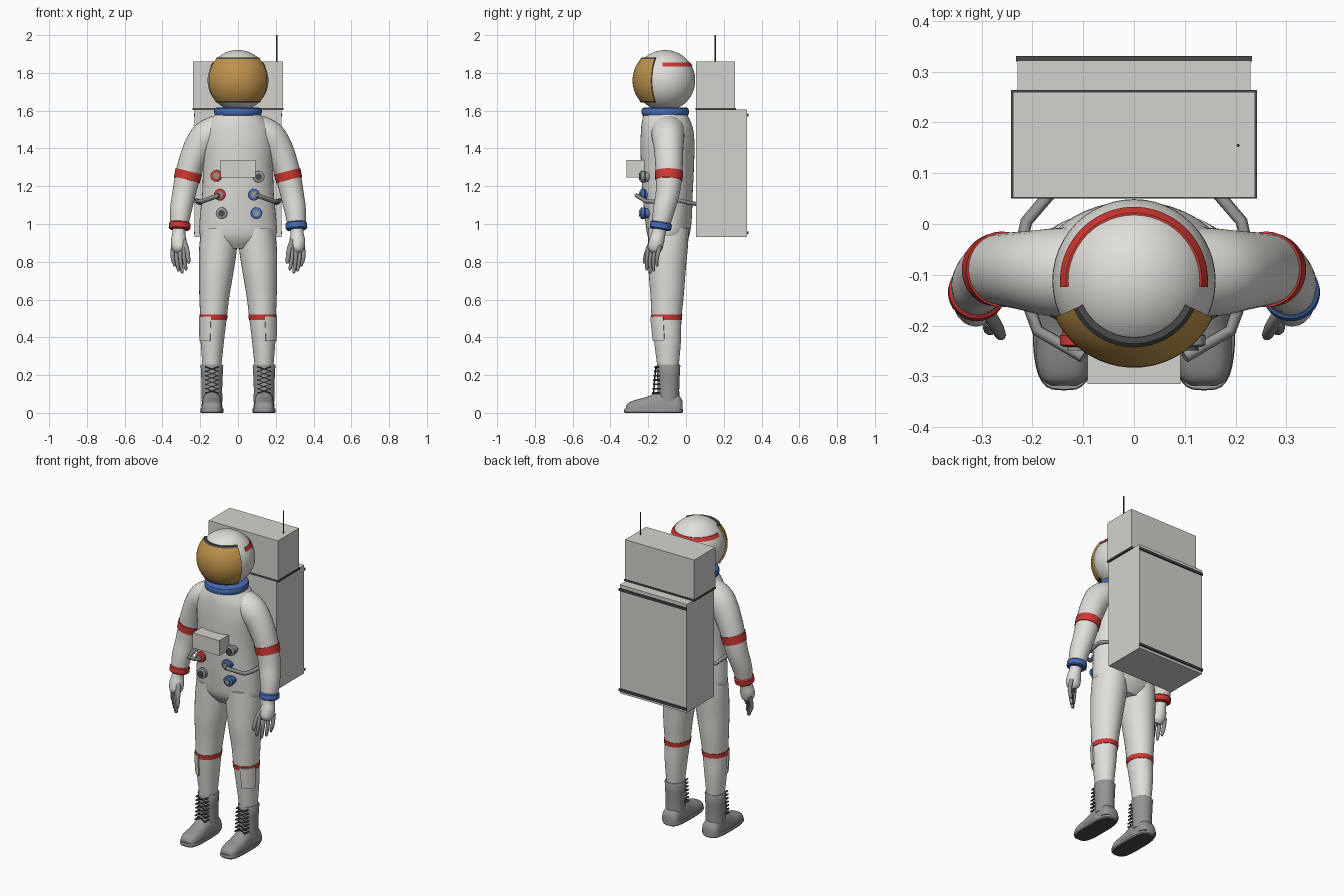
import bpy, bmesh, math
from mathutils import Vector

if "Cube" in bpy.data.objects:
    bpy.data.objects.remove(bpy.data.objects["Cube"])


def material(name, *rgb):
    m = bpy.data.materials.new(name)
    m.use_nodes = True
    m.diffuse_color = (*rgb, 1)
    m.node_tree.nodes["Principled BSDF"].inputs["Base Color"].default_value = (*rgb, 1)
    return m


WHITE = material("suit white", .74, .73, .69)
PACK = material("pack white", .66, .65, .61)
GOLD = material("visor gold", .52, .29, .07)
RED = material("red", .62, .04, .035)
BLUE = material("blue", .06, .15, .47)
GREY = material("boot grey", .3, .3, .3)
DARK = material("dark grey", .07, .07, .07)


def finish(name, bm, mat, angle=40):
    bmesh.ops.recalc_face_normals(bm, faces=bm.faces)
    me = bpy.data.meshes.new(name)
    bm.to_mesh(me)
    bm.free()
    me.materials.append(mat)
    me.shade_smooth()
    me.set_sharp_from_angle(angle=math.radians(angle))
    ob = bpy.data.objects.new(name, me)
    bpy.context.collection.objects.link(ob)
    return ob


def skin(name, rings, mat, s=1, angle=40):
    """Bridge a list of closed rings and cap both ends."""
    bm = bmesh.new()
    rows = [[bm.verts.new((p[0] * s, p[1], p[2])) for p in ring] for ring in rings]
    n = len(rows[0])
    for a, b in zip(rows, rows[1:]):
        for i in range(n):
            j = (i + 1) % n
            bm.faces.new((a[i], a[j], b[j], b[i]))
    bm.faces.new(rows[0])
    bm.faces.new(rows[-1])
    return finish(name, bm, mat, angle)


def smooth(rows, steps=5):
    """Catmull-Rom interpolation of (x, y, z, rx, ry) rows."""
    p = [rows[0], *rows, rows[-1]]
    out = []
    for k in range(1, len(p) - 2):
        for i in range(steps):
            t = i / steps
            out.append([.5 * (2*b + (c - a)*t + (2*a - 5*b + 4*c - d)*t*t + (3*b - a - 3*c + d)*t**3)
                        for a, b, c, d in zip(*p[k - 1:k + 3])])
    return out + [list(rows[-1])]


def at_z(rows, z):
    for a, b in zip(rows, rows[1:]):
        if (a[2] - z) * (b[2] - z) <= 0:
            t = (z - a[2]) / (b[2] - a[2])
            return [u + (v - u) * t for u, v in zip(a, b)]


def tube(name, rows, mat, s=1, flat=False, n=32, grow=0, arc=None, power=1, angle=40):
    """Loft ellipses along rows; arc (degrees) keeps only a wedge of each."""
    rings = []
    for k, r in enumerate(rows):
        c = Vector(r[:3])
        u, v = Vector((1, 0, 0)), Vector((0, 1, 0))
        if not flat:
            t = (Vector(rows[min(k + 1, len(rows) - 1)][:3]) - Vector(rows[max(k - 1, 0)][:3])).normalized()
            u = t.cross(Vector((0, 0, 1)) if abs(t.y) > .9 else v).normalized()
            v = u.cross(t)
        a0, a1 = arc or (0, 360)
        ring = []
        for i in range(n):
            a = math.radians(a0 + (a1 - a0) * i / (n - 1 if arc else n))
            ca, sa = math.cos(a), math.sin(a)
            ring.append(c + u * math.copysign(abs(ca) ** power, ca) * (r[3] + grow)
                        + v * math.copysign(abs(sa) ** power, sa) * (r[4] + grow))
        rings.append(ring + [c] if arc else ring)
    return skin(name, rings, mat, s, angle)


def box(name, lo, hi, mat):
    bm = bmesh.new()
    bmesh.ops.create_cube(bm, size=1)
    for v in bm.verts:
        v.co = [l + (h - l) * (q + .5) for l, h, q in zip(lo, hi, v.co)]
    return finish(name, bm, mat, 30)


def wire(name, points, r, mat, s=1):
    cu = bpy.data.curves.new(name, "CURVE")
    cu.dimensions, cu.bevel_depth, cu.bevel_resolution, cu.use_fill_caps = "3D", r, 1, True
    sp = cu.splines.new("POLY")
    sp.points.add(len(points) - 1)
    for q, p in zip(sp.points, points):
        q.co = (p[0] * s, p[1], p[2], 1)
    cu.materials.append(mat)
    bpy.context.collection.objects.link(bpy.data.objects.new(name, cu))


# Helmet, with shell patches swept by azimuth (0 is straight ahead)
HEAD = Vector((0, -.112, 1.76))


def patch(name, r, az0, az1, z0, z1, mat):
    rings = []
    for i in range(41):
        a = math.radians(az0 + (az1 - az0) * i / 40)
        prof = []
        for j in range(13):
            z = z0 + (z1 - z0) * j / 12 - HEAD.z
            prof.append((math.sqrt(r * r - z * z), z))
        prof += [(q * .9, z) for q, z in (prof[-1], prof[0])]
        rings.append([HEAD + Vector((q * math.sin(a), -q * math.cos(a), z)) for q, z in prof])
    skin(name, rings, mat)


bm = bmesh.new()
bmesh.ops.create_uvsphere(bm, u_segments=48, v_segments=28, radius=.161)
finish("helmet", bm, WHITE).location = HEAD
patch("visor", .171, -65, 65, 1.648, 1.875, GOLD)
patch("visor_top_rim", .173, -65, 65, 1.873, 1.881, DARK)
patch("visor_bottom_rim", .173, -65, 65, 1.642, 1.65, DARK)
patch("helmet_stripe", .164, 85, 275, 1.835, 1.855, RED)
tube("neck_ring", [(0, -.11, z, r, r) for z, r in
                   ((1.572, .112), (1.577, .122), (1.59, .126), (1.6, .126), (1.612, .122), (1.617, .112))],
     BLUE, flat=True, n=48)

# Torso
tube("torso", smooth([
    (0, -.09, .87, .1, .07), (0, -.093, .93, .196, .108), (0, -.093, 1.02, .203, .123),
    (0, -.097, 1.15, .19, .132), (0, -.098, 1.3, .186, .14), (0, -.098, 1.42, .192, .143),
    (0, -.1, 1.5, .178, .138), (0, -.105, 1.545, .152, .128), (0, -.11, 1.59, .112, .112)]),
    WHITE, flat=True, n=48)

# Chest box and hose connectors
box("chest_box", (-.092, -.315, 1.245), (.092, -.2, 1.34), PACK)
for name, x, z, mat in (("upper_right", -.115, 1.255, RED), ("upper_left", .11, 1.25, GREY),
                        ("middle_right", -.097, 1.155, RED), ("middle_left", .085, 1.155, BLUE),
                        ("lower_right", -.087, 1.057, GREY), ("lower_left", .098, 1.057, BLUE)):
    tube(name + "_connector", [(x, y, z, r, r) for y, r in
                               ((-.17, .026), (-.215, .026), (-.22, .031), (-.238, .031), (-.242, .024))],
         mat, n=16)
    tube(name + "_cap", [(x, -.23, z, .017, .017), (x, -.249, z, .017, .017)], DARK if mat == GREY else GREY, n=12)

# Backpack
box("pack_lower", (-.23, .052, .93), (.23, .322, 1.605), PACK)
box("pack_upper", (-.238, .052, 1.612), (.238, .26, 1.86), PACK)
box("pack_seam", (-.242, .05, 1.603), (.242, .264, 1.614), DARK)
for name, z in (("top", 1.57), ("bottom", .946)):
    box("pack_" + name + "_strip", (-.232, .32, z), (.232, .331, z + .014), DARK)
wire("antenna", [(.205, .155, 1.85), (.205, .155, 2)], .0035, DARK)

LEG = smooth([
    (.1, -.093, .98, .092, .108), (.105, -.095, .88, .1, .105), (.115, -.1, .75, .092, .098),
    (.125, -.1, .62, .08, .088), (.13, -.103, .5, .07, .079), (.136, -.098, .38, .062, .071),
    (.138, -.095, .24, .049, .056)])
ARM = smooth([
    (.1, -.095, 1.495, .085, .09), (.165, -.095, 1.46, .087, .086), (.212, -.092, 1.4, .078, .078),
    (.247, -.09, 1.32, .07, .073), (.267, -.09, 1.25, .067, .069), (.286, -.098, 1.16, .062, .063),
    (.303, -.118, 1.07, .057, .057), (.311, -.136, .98, .046, .046)])

for side, s, cuff in (("left", 1, BLUE), ("right", -1, RED)):
    # Leg, knee band and shin pocket
    tube(side + "_leg", LEG, WHITE, s, flat=True)
    tube(side + "_knee_band", [at_z(LEG, z) for z in (.52, .507, .492)], RED, s, flat=True, grow=.003)
    tube(side + "_shin_pocket", [at_z(LEG, z) for z in (.51, .465, .42, .38)], WHITE, s, flat=True,
         n=14, grow=.008, arc=(-80, -12))

    # Boot
    tube(side + "_boot_shaft", [(.138, -.093, z, r, r + .003) for z, r in
                                ((.06, .056), (.12, .054), (.2, .057), (.25, .06), (.257, .056))],
         GREY, s, flat=True)
    foot = smooth([(.138, y, .018, w, h) for y, w, h in (
        (-.318, .026, .018), (-.305, .044, .036), (-.27, .054, .05), (-.21, .055, .066),
        (-.15, .054, .092), (-.09, .055, .092), (-.04, .054, .075), (-.018, .036, .045))], 4)
    arch = [math.radians(a) for a in range(0, 181, 9)]
    skin(side + "_boot_upper",
         [[(x + w * math.copysign(abs(math.cos(a)) ** .7, math.cos(a)), y, z + h * math.sin(a) ** .8 if 0 < math.sin(a) > 1e-6 else z)
           for a in arch] for x, y, z, w, h in foot], GREY, s, 50)
    tube(side + "_boot_sole", [(.138, -.172, z, .06 + d, .154 + d) for z, d in ((0, -.002), (.006, .002), (.024, 0))],
         GREY, s, flat=True, power=.6, angle=30)
    tube(side + "_boot_tread", [(.138, -.172, z, .057, .15) for z in (-.0005, .004)], DARK, s, flat=True, power=.6)
    for k in (1, -1):
        wire(side + "_lace", [(.138 + k * (-1) ** i * .032, -.16 - .002 * (6 - i), .105 + .023 * i)
                              for i in range(7)], .004, DARK, s)
        for i in range(7):
            z = .105 + .023 * i
            wire(side + "_lace_hook", [(.138 + k * .032, -.13, z), (.138 + k * .032, -.168 - .002 * (6 - i), z)],
                 .005, DARK, s)

    # Arm, stripe and cuff
    tube(side + "_arm", ARM, WHITE, s)
    tube(side + "_arm_band", [at_z(ARM, z) for z in (1.278, 1.255, 1.232)], RED, s, grow=.004)
    axis = Vector((.06, -.16, -.98)).normalized()
    tube(side + "_cuff", [(*(Vector((.309, -.133, .99)) + axis * d), r, r) for d, r in
                          ((-.02, .05), (-.014, .057), (.014, .057), (.02, .05))], cuff, s)

    # Glove
    tube(side + "_palm", smooth([(.311, -.138, .985, .036, .036), (.313, -.145, .95, .034, .036),
                                 (.314, -.155, .91, .042, .04), (.31, -.165, .87, .038, .038),
                                 (.306, -.17, .85, .02, .022)]), WHITE, s, n=20)
    for i, tip in enumerate((.775, .75, .74, .755)):
        x, y = .343 - .02 * i, -.138 - .018 * i
        tube(side + "_finger", smooth([(x, y, .885, .012, .012), (x + .003, y - .015, .825, .011, .011),
                                       (x - .006, y - .016, tip + .015, .009, .009),
                                       (x - .009, y - .014, tip, .005, .005)], 3), GREY, s, n=10)
    tube(side + "_thumb", smooth([(.295, -.165, .925, .015, .015), (.272, -.2, .87, .013, .013),
                                  (.263, -.218, .81, .011, .011), (.261, -.22, .79, .006, .006)], 3), GREY, s, n=10)

    # Control arm reaching forward from the pack
    wire(side + "_control_arm", [(.165, .06, 1.105), (.212, .005, 1.115), (.222, -.04, 1.125),
                                 (.208, -.16, 1.12), (.19, -.21, 1.12), (.1, -.262, 1.152)], .012, GREY, s)
